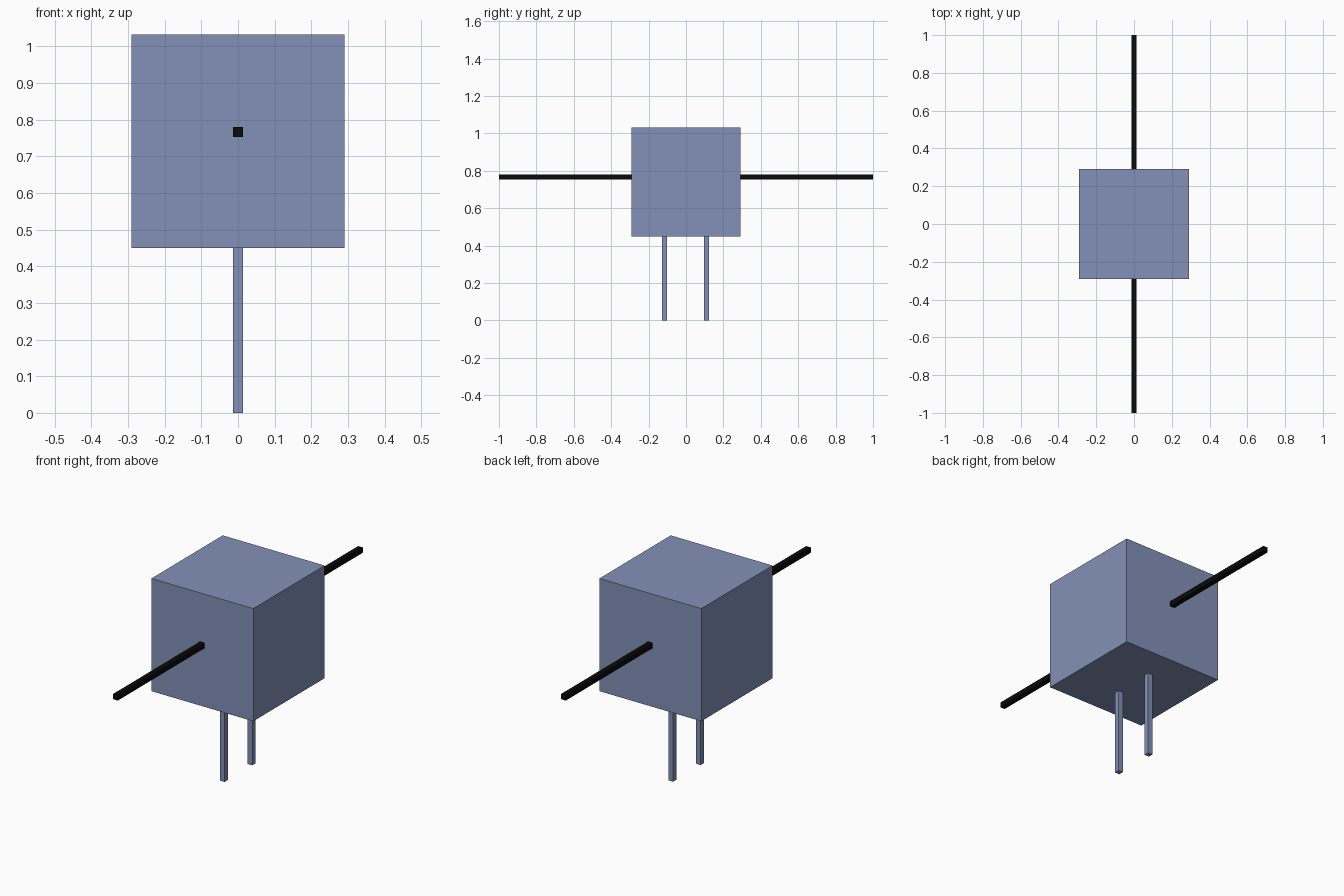
import bpy

if "Cube" in bpy.data.objects:
    bpy.data.objects.remove(bpy.data.objects["Cube"])


def material(name, color):
    mat = bpy.data.materials.new(name)
    mat.diffuse_color = (*color, 1.0)
    mat.use_nodes = True
    mat.node_tree.nodes["Principled BSDF"].inputs["Base Color"].default_value = mat.diffuse_color
    return mat


def box(name, x, y, z, mat):
    """Box spanning the given (min, max) ranges."""
    spans = (x, y, z)
    bpy.ops.mesh.primitive_cube_add(size=1, location=[(a + b) / 2 for a, b in spans])
    obj = bpy.context.object
    obj.name = name
    obj.scale = [b - a for a, b in spans]
    bpy.ops.object.transform_apply(location=False, rotation=False, scale=True)
    obj.data.materials.append(mat)
    return obj


blue = material("slate_blue", (0.227, 0.283, 0.479))
black = material("black", (0.003, 0.003, 0.003))

HALF = 0.291      # half width of the cube body
THIN = 0.0135     # half thickness of arms and legs
BOTTOM = 0.45     # underside of the body
ARM_Z = 0.767     # arm centre height

# Cube body
box("body", (-HALF, HALF), (-HALF, HALF), (BOTTOM, BOTTOM + 2 * HALF), blue)

for side, label in ((-1, "front"), (1, "back")):
    # Straight arm reaching out from the body
    box(label + "_arm", (-THIN, THIN), sorted((side * (HALF - 0.01), side)),
        (ARM_Z - THIN, ARM_Z + THIN), black)
    # Thin square leg under the body
    leg_y = side * 0.1125 - 0.002
    box(label + "_leg", (-THIN, THIN), (leg_y - THIN, leg_y + THIN),
        (0, BOTTOM + 0.01), blue)
